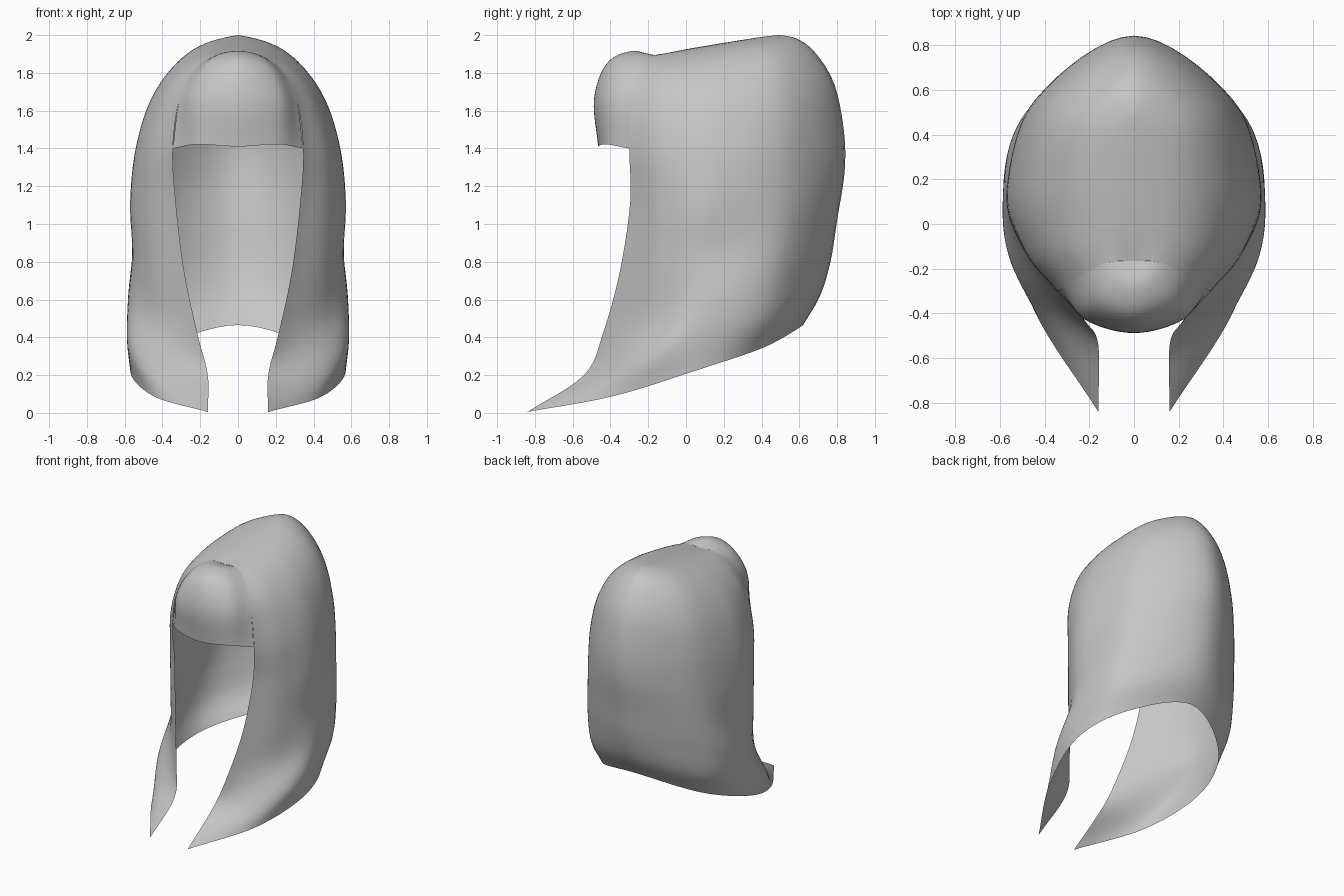
import bpy, bmesh, math
from mathutils import Vector

if "Cube" in bpy.data.objects:
    bpy.data.objects.remove(bpy.data.objects["Cube"])

grey = bpy.data.materials.new("hair grey")
grey.diffuse_color = (0.56, 0.56, 0.56, 1)
grey.use_nodes = True
grey.node_tree.nodes["Principled BSDF"].inputs["Base Color"].default_value = grey.diffuse_color


def spline(pts, n, mirror_start=False, mirror_end=False):
    """Smooth curve through pts; an end may continue across the x = 0 plane."""
    p = [Vector(q) for q in pts]
    flip = lambda q: Vector((-q.x, q.y, q.z))
    first = flip(p[1]) if mirror_start else 2 * p[0] - p[1]
    last = flip(p[-2]) if mirror_end else 2 * p[-1] - p[-2]
    p = [first] + p + [last]
    out = []
    for i in range(1, len(p) - 2):
        a, b, c, d = p[i - 1:i + 3]
        for k in range(n):
            t = k / n
            out.append(0.5 * (2 * b + (c - a) * t + (2 * a - 5 * b + 4 * c - d) * t * t
                              + (3 * b - a - 3 * c + d) * t ** 3))
    return out + [p[-2]]


def sheet(name, guides, nv, nu, top_mirror, start_mirror, end_mirror):
    """Loft a half sheet across upright guide curves, then mirror it."""
    cols = [spline(g, nv, False, top_mirror) for g in guides]
    rows = [spline(r, nu, start_mirror, end_mirror) for r in zip(*cols)]
    bm = bmesh.new()
    grid = [[bm.verts.new(p) for p in r] for r in rows]
    for lo, hi in zip(grid, grid[1:]):
        for c in range(len(lo) - 1):
            bm.faces.new((lo[c], lo[c + 1], hi[c + 1], hi[c]))
    bmesh.ops.remove_doubles(bm, verts=bm.verts, dist=0.0002)
    bmesh.ops.dissolve_degenerate(bm, edges=bm.edges, dist=0.0001)
    mesh = bpy.data.meshes.new(name)
    bm.to_mesh(mesh)
    bm.free()
    mesh.materials.append(grey)
    ob = bpy.data.objects.new(name, mesh)
    bpy.context.collection.objects.link(ob)
    mod = ob.modifiers.new("mirror", 'MIRROR')
    mod.use_clip = True
    mod.merge_threshold = 0.001
    bpy.ops.object.select_all(action='DESELECT')
    ob.select_set(True)
    bpy.context.view_layer.objects.active = ob
    bpy.ops.object.modifier_apply(modifier="mirror")
    bpy.ops.object.shade_smooth_by_angle(angle=math.radians(50))
    return ob


# Upright guide curves, from the hem to the parting
face_edge = [(.16, -.84, .005), (.16, -.54, .20), (.215, -.44, .42), (.285, -.35, .75),
             (.33, -.295, 1.12), (.345, -.30, 1.40), (.31, -.285, 1.66), (.235, -.23, 1.81),
             (.125, -.175, 1.888), (0, -.165, 1.89)]
temple = [(.45, -.38, .09), (.50, -.265, .27), (.465, -.165, .50), (.475, -.135, .78),
          (.49, -.12, 1.10), (.48, -.12, 1.40), (.415, -.10, 1.65), (.31, -.08, 1.81),
          (.17, -.04, 1.90), (0, 0, 1.925)]
side = [(.57, .07, .23), (.588, .08, .42), (.58, .12, .62), (.56, .14, .85),
        (.57, .15, 1.12), (.54, .17, 1.40), (.465, .18, 1.65), (.345, .20, 1.83),
        (.19, .22, 1.935), (0, .22, 1.962)]
back_side = [(.41, .42, .35), (.475, .465, .51), (.48, .50, .72), (.455, .54, .95),
             (.43, .57, 1.20), (.41, .57, 1.45), (.365, .55, 1.68), (.28, .505, 1.86),
             (.16, .45, 1.96), (0, .40, 1.99)]
back = [(0, .62, .465), (0, .71, .62), (0, .765, .80), (0, .80, 1.02), (0, .84, 1.28),
        (0, .835, 1.50), (0, .785, 1.74), (0, .69, 1.90), (0, .59, 1.98), (0, .49, 2.0)]

# Long hair shell, open at the face and the hem
sheet("hair_shell", [face_edge, temple, side, back_side, back], 6, 8, True, False, True)

# Rounded fringe that fills the top of the face opening
fringe_mid = [(0, -.465, 1.41), (0, -.487, 1.66), (0, -.42, 1.85), (0, -.29, 1.915),
              (0, -.165, 1.89)]
fringe_side = [(.21, -.425, 1.422), (.215, -.425, 1.66), (.16, -.36, 1.835),
               (.075, -.26, 1.907), (0, -.165, 1.89)]
sheet("fringe", [fringe_mid, fringe_side, face_edge[5:]], 6, 7, False, True, False)
